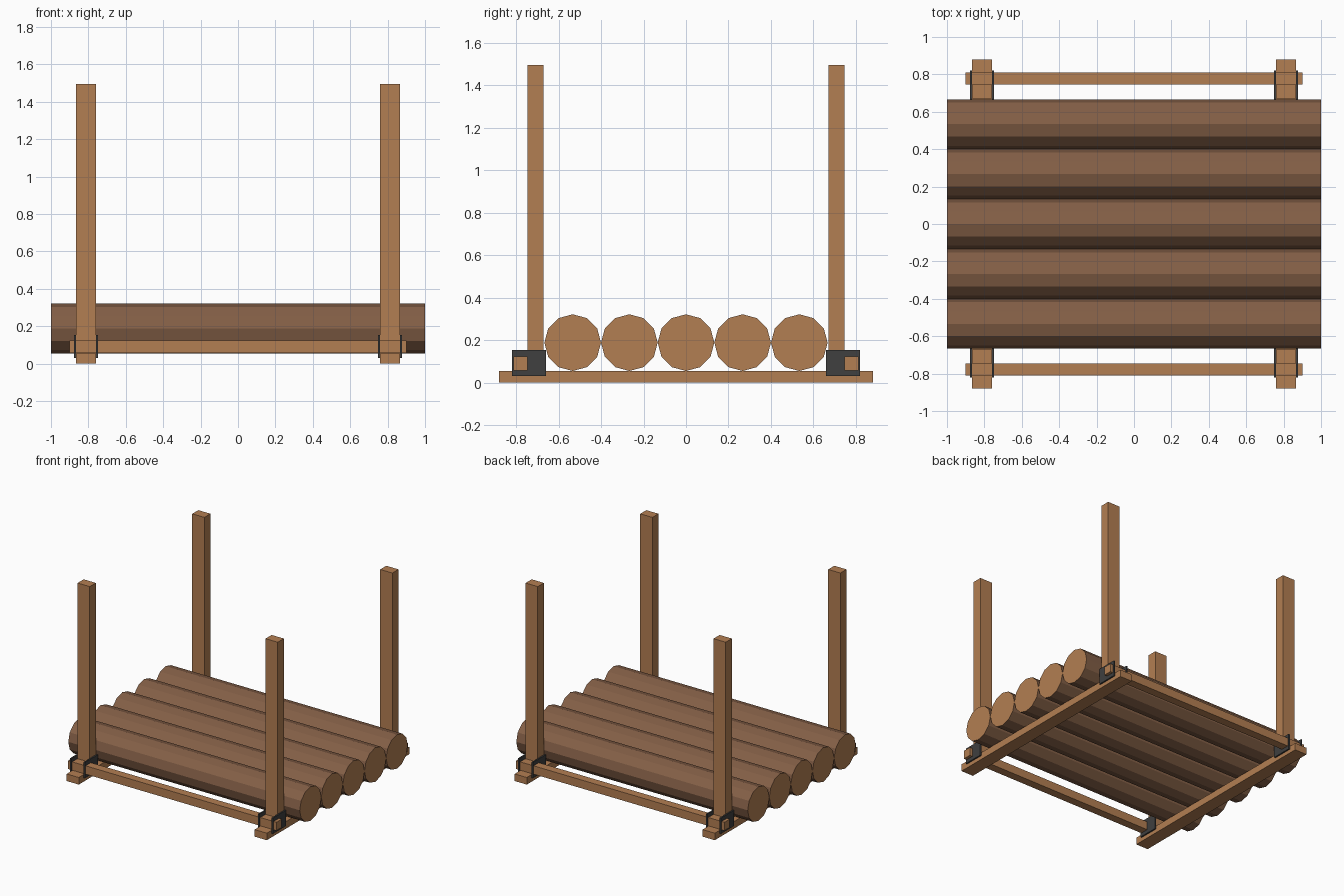
import bpy, bmesh
from math import cos, sin, pi

if "Cube" in bpy.data.objects:
    bpy.data.objects.remove(bpy.data.objects["Cube"])


def material(name, color):
    m = bpy.data.materials.new(name)
    m.diffuse_color = (*color, 1)
    m.use_nodes = True
    m.node_tree.nodes["Principled BSDF"].inputs["Base Color"].default_value = m.diffuse_color
    return m


timber = material("timber", (0.45, 0.21, 0.085))
bark = material("bark", (0.23, 0.115, 0.062))
iron = material("dark_iron", (0.05, 0.05, 0.05))


def finish(name, bm, mats):
    bmesh.ops.recalc_face_normals(bm, faces=bm.faces)
    mesh = bpy.data.meshes.new(name)
    bm.to_mesh(mesh)
    bm.free()
    for m in mats:
        mesh.materials.append(m)
    obj = bpy.data.objects.new(name, mesh)
    bpy.context.collection.objects.link(obj)
    return obj


def box(name, xs, ys, zs, mat):
    bm = bmesh.new()
    bmesh.ops.create_cube(bm, size=1)
    for v in bm.verts:
        for i, (a, b) in enumerate((xs, ys, zs)):
            v.co[i] = (a + b) / 2 + v.co[i] * (b - a)
    return finish(name, bm, [mat])


def span(sign, a, b):
    return tuple(sorted((sign * a, sign * b)))


def log(name, y, z, r, sides=12):
    bm = bmesh.new()
    ring = [(y + r * cos(2 * pi * i / sides), z + r * sin(2 * pi * i / sides))
            for i in range(sides)]
    left = [bm.verts.new((-1, *p)) for p in ring]
    right = [bm.verts.new((1, *p)) for p in ring]
    for i in range(sides):
        j = (i + 1) % sides
        bm.faces.new((left[i], left[j], right[j], right[i]))
    # pale sawn ends
    for loop in (left, right):
        bm.faces.new(loop).material_index = 1
    return finish(name, bm, [bark, timber])


# Row of logs
for i in range(5):
    log(f"log_{i + 1}", (i - 2) * 0.2667, 0.188, 0.1333)

for sx, side in ((-1, "left"), (1, "right")):
    # Cross beam under the logs
    box(f"{side}_base_beam", span(sx, 0.76, 0.865), (-0.88, 0.88), (0, 0.055), timber)
    for sy, end in ((-1, "front"), (1, "back")):
        # Upright post
        box(f"{end}_{side}_post", span(sx, 0.76, 0.865), span(sy, 0.67, 0.745),
            (0.055, 1.495), timber)
        # Iron plates gripping the post and rail
        for part, a, b in (("outer", 0.865, 0.876), ("inner", 0.749, 0.76)):
            box(f"{end}_{side}_{part}_bracket", span(sx, a, b),
                span(sy, 0.66, 0.82), (0.03, 0.153), iron)

# Long rails outside the posts
for sy, end in ((-1, "front"), (1, "back")):
    box(f"{end}_rail", (-0.9, 0.9), span(sy, 0.746, 0.811), (0.058, 0.123), timber)
